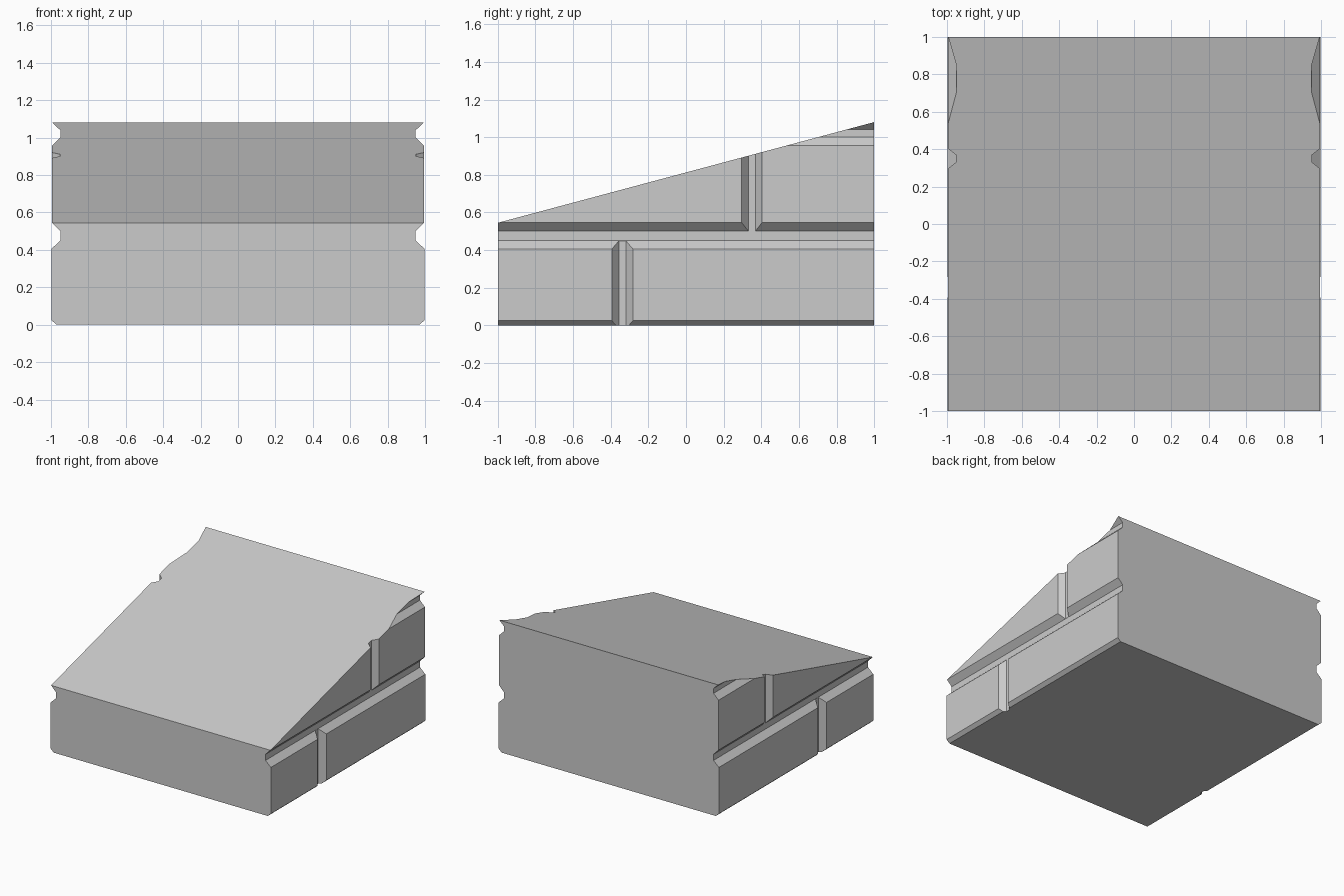
import bpy, bmesh
from mathutils import Vector

if "Cube" in bpy.data.objects:
    bpy.data.objects.remove(bpy.data.objects["Cube"])


def prism(name, points, vec):
    """Closed solid: polygon of 3D points extruded along vec."""
    bm = bmesh.new()
    face = bm.faces.new([bm.verts.new(p) for p in points])
    ext = bmesh.ops.extrude_face_region(bm, geom=[face], use_keep_orig=True)
    verts = [g for g in ext["geom"] if isinstance(g, bmesh.types.BMVert)]
    bmesh.ops.translate(bm, verts=verts, vec=Vector(vec))
    bmesh.ops.recalc_face_normals(bm, faces=bm.faces)
    mesh = bpy.data.meshes.new(name)
    bm.to_mesh(mesh)
    bm.free()
    obj = bpy.data.objects.new(name, mesh)
    bpy.context.collection.objects.link(obj)
    return obj


def cut(target, cutter):
    mod = target.modifiers.new("cut", 'BOOLEAN')
    mod.operation = 'DIFFERENCE'
    mod.solver = 'EXACT'
    mod.object = cutter
    bpy.context.view_layer.objects.active = target
    bpy.ops.object.modifier_apply(modifier=mod.name)
    bpy.data.objects.remove(cutter)


# Wall body: stepped brick-course profile (x, z), mirrored and run front to back
half = [(0.97, 0), (0.998, 0.025), (0.998, 0.405), (0.95, 0.45), (0.95, 0.50),
        (0.995, 0.546), (0.995, 0.955), (0.95, 1.0), (0.95, 1.04),
        (0.995, 1.082), (0.995, 1.15)]
outline = half + [(-x, z) for x, z in reversed(half)]
wall = prism("brick_ramp", [(x, -1, z) for x, z in outline], (0, 2, 0))

# Sloping top
slope = (1.08 - 0.545) / 2
cut(wall, prism("slope_cutter", [(-1.5, -1.2, 0.545 - 0.2 * slope),
                                 (-1.5, 1.2, 1.08 + 0.2 * slope),
                                 (-1.5, 1.2, 2), (-1.5, -1.2, 2)], (3, 0, 0)))

# Vertical mortar joints on both sides: centre y, bottom z, top z
for y, z0, z1 in [(0.35, 0.475, 1.3), (-0.338, -0.2, 0.475)]:
    for s in (-1, 1):
        pts = [(s * 0.951, y - 0.019, z0), (s * 1.05, y - 0.098, z0),
               (s * 1.05, y + 0.098, z0), (s * 0.951, y + 0.019, z0)]
        cut(wall, prism("joint_cutter", pts, (0, 0, z1 - z0)))
